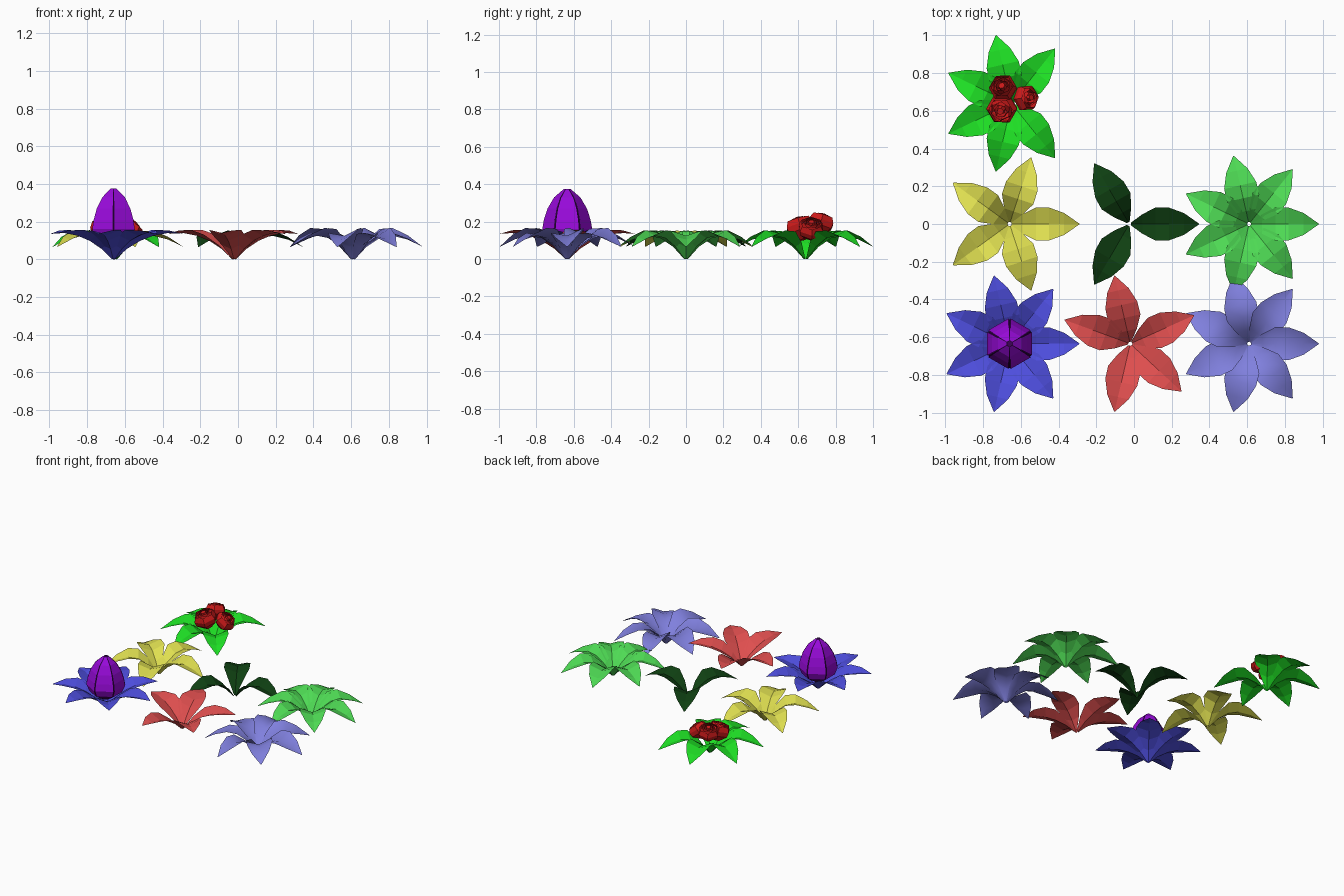
import bpy, math
from mathutils import Matrix, Vector

cube = bpy.data.objects.get("Cube")
if cube:
    bpy.data.objects.remove(cube, do_unlink=True)


def material(name, *rgb):
    """Flat colour from 0-255 display values."""
    def linear(v):
        v /= 255
        return v / 12.92 if v < 0.04 else ((v + 0.055) / 1.055) ** 2.4
    colour = [linear(v) for v in rgb] + [1]
    mat = bpy.data.materials.new(name)
    mat.use_nodes = True
    mat.diffuse_color = colour
    mat.node_tree.nodes["Principled BSDF"].inputs["Base Color"].default_value = colour
    return mat


def add_mesh(name, verts, faces, mat, smooth=False):
    mesh = bpy.data.meshes.new(name)
    mesh.from_pydata(verts, [], faces)
    mesh.materials.append(mat)
    for poly in mesh.polygons:
        poly.use_smooth = smooth
    obj = bpy.data.objects.new(name, mesh)
    bpy.context.collection.objects.link(obj)
    return obj


def grid_faces(rows, cols, start=0, closed=False):
    """Quads between neighbouring rows of points."""
    span = cols if closed else cols - 1
    return [(start + i * cols + j, start + i * cols + (j + 1) % cols,
             start + (i + 1) * cols + (j + 1) % cols, start + (i + 1) * cols + j)
            for i in range(rows - 1) for j in range(span)]


# Petal stations: distance out, height of the crease, half width, edge lift
DROOPING = [(0.01, 0.0, 0.008, 0.004), (0.07, 0.065, 0.052, 0.025),
            (0.14, 0.112, 0.088, 0.036), (0.21, 0.125, 0.087, 0.028),
            (0.29, 0.105, 0.058, 0.014), (0.37, 0.066, 0.002, 0.0)]
SPREADING = [(0.01, 0.0, 0.008, 0.004), (0.07, 0.055, 0.052, 0.022),
             (0.14, 0.098, 0.088, 0.034), (0.21, 0.125, 0.087, 0.03),
             (0.29, 0.14, 0.058, 0.014), (0.37, 0.135, 0.002, 0.0)]


def flower(name, x, y, angles, stations, mat, roll=0, smooth=False):
    """A ring of folded petals growing from one low point."""
    verts, faces = [], []
    for angle in angles:
        start = len(verts)
        turn = Matrix.Rotation(math.radians(angle), 3, "Z")
        for out, height, half, lift in stations:
            for side in (1, 0, -1):
                point = Vector((out, side * half, height + abs(side) * lift + side * half * roll))
                verts.append(turn @ point + Vector((x, y, 0)))
        # rows run from the left edge to the right, so reverse for upward normals
        faces += [f[::-1] for f in grid_faces(len(stations), 3, start)]
    return add_mesh(name, verts, faces, mat, smooth)


def ring(count, skip=0):
    return [i * 360 / count for i in range(skip, count)]


green = material("bright green", 30, 222, 36)
yellow = material("yellow", 222, 222, 80)
forest = material("dark green", 15, 64, 18)
mint = material("light green", 78, 218, 84)
blue = material("blue", 78, 78, 222)
coral = material("soft red", 222, 78, 78)
lilac = material("lilac", 128, 128, 222)
purple = material("purple", 152, 10, 218)
seam = material("deep purple", 60, 4, 86)
rose_red = material("rose red", 205, 26, 26)

# Leaf and petal rosettes
flower("rose_leaves", -0.65, 0.64, ring(7, 1), DROOPING, green)
flower("yellow_flower", -0.66, 0.0, ring(5), DROOPING, yellow)
flower("three_leaf_sprout", -0.025, 0.0, ring(3), DROOPING, forest)
flower("green_flower", 0.61, 0.0, ring(7), DROOPING, mint)
flower("blue_flower", -0.66, -0.635, ring(7), SPREADING, blue)
flower("red_flower", -0.02, -0.635, [24, 103, 160, 257, 317], SPREADING, coral)
flower("lilac_flower", 0.61, -0.635, ring(7), DROOPING, lilac, roll=0.15, smooth=True)

# Six-sided bud: a dark core with a panel on every side
BUD = [(0.03, 0.06), (0.115, 0.11), (0.137, 0.16), (0.128, 0.21),
       (0.108, 0.27), (0.072, 0.33), (0.018, 0.375)]


def hexagon(radius, z, turn=90, sides=6):
    return [Vector((radius * math.cos(math.radians(turn + i * 360 / sides)),
                    radius * math.sin(math.radians(turn + i * 360 / sides)), z))
            for i in range(sides)]


core, panels, panel_faces = [], [], []
for radius, z in BUD:
    core += hexagon(radius * 0.95, z - 0.003)
core_faces = grid_faces(len(BUD), 6, closed=True)
core_faces += [tuple(range(5, -1, -1)), tuple(range(len(core) - 6, len(core)))]
for side in range(6):
    start = len(panels)
    for radius, z in BUD:
        corners = hexagon(radius, z)
        a, b = corners[side], corners[(side + 1) % 6]
        panels += [a.lerp(b, 0.05), a.lerp(b, 0.95)]
    panel_faces += grid_faces(len(BUD), 2, start)
for obj in (add_mesh("bud_core", core, core_faces, seam),
            add_mesh("bud_petals", panels, panel_faces, purple)):
    obj.location = (-0.66, -0.635, 0)


# Rose blooms: nested angular cups, each turned against the one around it
def rose(name, position, size, heading, tilt):
    verts, faces = [], []
    for layer in range(4):
        start = len(verts)
        wide = 1 - 0.24 * layer
        turn = layer * 25
        rise = 0.05 * layer
        for radius, z in ((0.35, 0.0), (0.95, 0.55), (1.0, 0.95), (0.8, 1.35)):
            verts += hexagon(radius * wide, z + rise, turn)
        faces += grid_faces(4, 6, start, closed=True)
        faces.append(tuple(range(start + 5, start - 1, -1)))
    # closed heart of the bloom
    faces.append(tuple(range(len(verts) - 6, len(verts))))
    obj = add_mesh(name, verts, faces, rose_red)
    obj.matrix_world = (Matrix.Translation(position)
                        @ Matrix.Rotation(math.radians(heading), 4, "Z")
                        @ Matrix.Rotation(math.radians(tilt), 4, "Y")
                        @ Matrix.Scale(size, 4))


rose("back_rose", (-0.685, 0.705, 0.135), 0.075, 120, 18)
rose("side_rose", (-0.61, 0.665, 0.115), 0.072, 5, 38)
rose("front_rose", (-0.69, 0.63, 0.105), 0.083, 240, 18)
